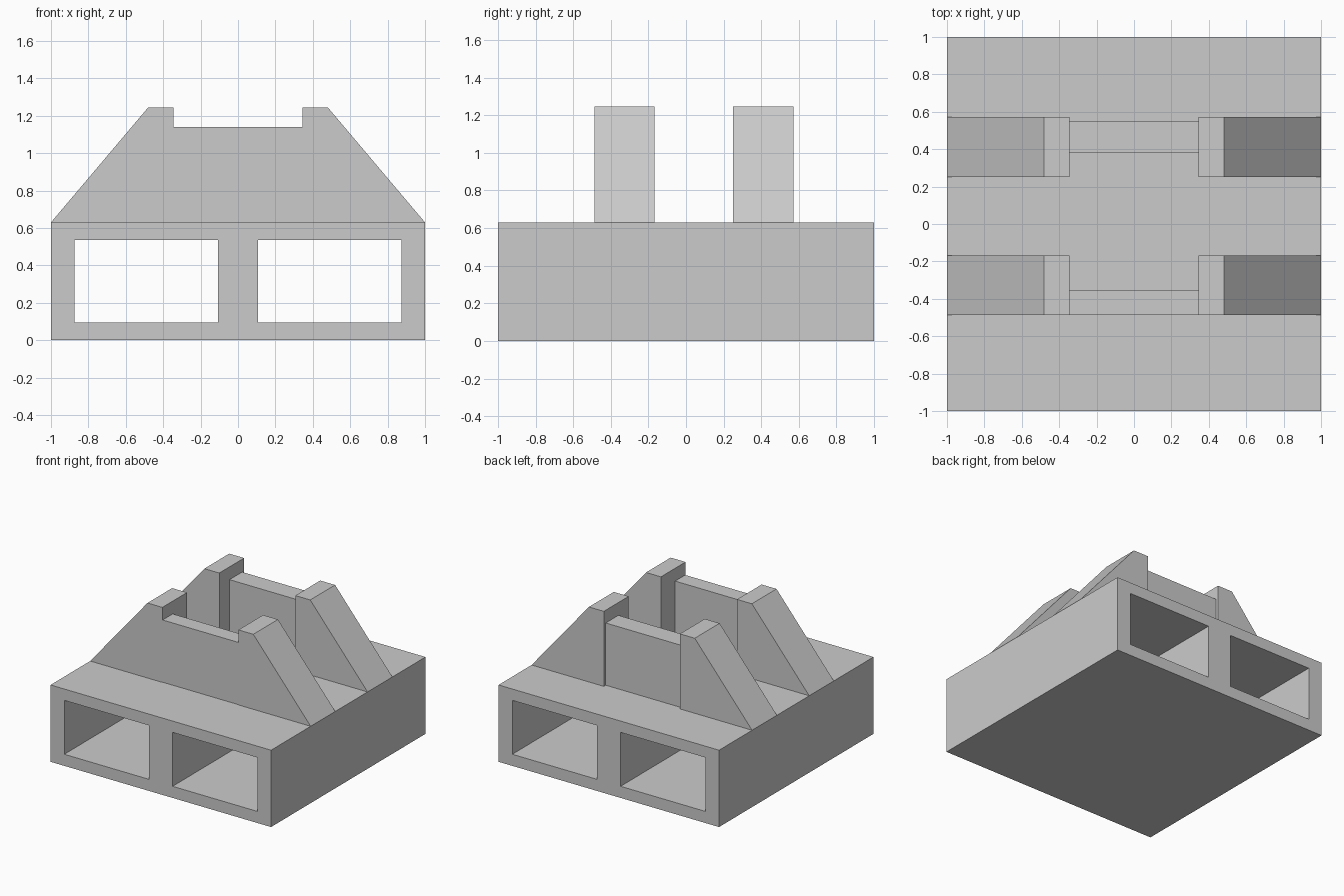
import bpy
import bmesh

cube = bpy.data.objects.get("Cube")
if cube:
    bpy.data.objects.remove(cube, do_unlink=True)

grey = bpy.data.materials.new("plain grey")
grey.use_nodes = True
colour = (0.6, 0.6, 0.6, 1)
grey.diffuse_color = colour
grey.node_tree.nodes["Principled BSDF"].inputs["Base Color"].default_value = colour

BASE_TOP, POST_TOP, WEB_TOP = 0.63, 1.245, 1.14


def extrude_profile(name, profile, y0, y1):
    """Extrude an x-z outline along y into a solid."""
    bm = bmesh.new()
    face = bm.faces.new([bm.verts.new((x, y0, z)) for x, z in profile])
    result = bmesh.ops.extrude_face_region(bm, geom=[face])
    moved = [v for v in result["geom"] if isinstance(v, bmesh.types.BMVert)]
    bmesh.ops.translate(bm, verts=moved, vec=(0, y1 - y0, 0))
    bmesh.ops.recalc_face_normals(bm, faces=bm.faces)
    mesh = bpy.data.meshes.new(name)
    bm.to_mesh(mesh)
    bm.free()
    mesh.materials.append(grey)
    obj = bpy.data.objects.new(name, mesh)
    bpy.context.collection.objects.link(obj)
    return obj


def box(x0, x1, z0, z1):
    return [(x0, z0), (x1, z0), (x1, z1), (x0, z1)]


# Base block with two rectangular tunnels running front to back
base = extrude_profile("base", box(-1, 1, 0, BASE_TOP), -1, 1)
for side, x0, x1 in (("right", -0.875, -0.107), ("left", 0.107, 0.875)):
    cutter = extrude_profile(side + "_tunnel_cutter", box(x0, x1, 0.095, 0.537), -1.2, 1.2)
    cutter.hide_render = True
    cutter.hide_set(True)
    cut = base.modifiers.new(side + "_tunnel", "BOOLEAN")
    cut.operation = "DIFFERENCE"
    cut.solver = "EXACT"
    cut.object = cutter

# Apply the cuts and discard the cutters
bpy.context.view_layer.update()
evaluated = base.evaluated_get(bpy.context.evaluated_depsgraph_get())
base_mesh = bpy.data.meshes.new_from_object(evaluated)
cutters = [m.object for m in base.modifiers]
base.modifiers.clear()
base.data = base_mesh
for cutter in cutters:
    bpy.data.objects.remove(cutter, do_unlink=True)

# Two cradles, each with sloped end supports joined by a thinner, lower web
for row, y0, y1, web0, web1 in (("front", -0.487, -0.168, -0.483, -0.352),
                                ("back", 0.25, 0.572, 0.383, 0.547)):
    for side, sign in (("right", -1), ("left", 1)):
        outline = [(sign * x, z) for x, z in
                   ((1, BASE_TOP), (0.48, POST_TOP), (0.345, POST_TOP), (0.345, BASE_TOP))]
        extrude_profile(f"{row}_{side}_support", outline, y0, y1)
    extrude_profile(row + "_web", box(-0.345, 0.345, BASE_TOP, WEB_TOP), web0, web1)
